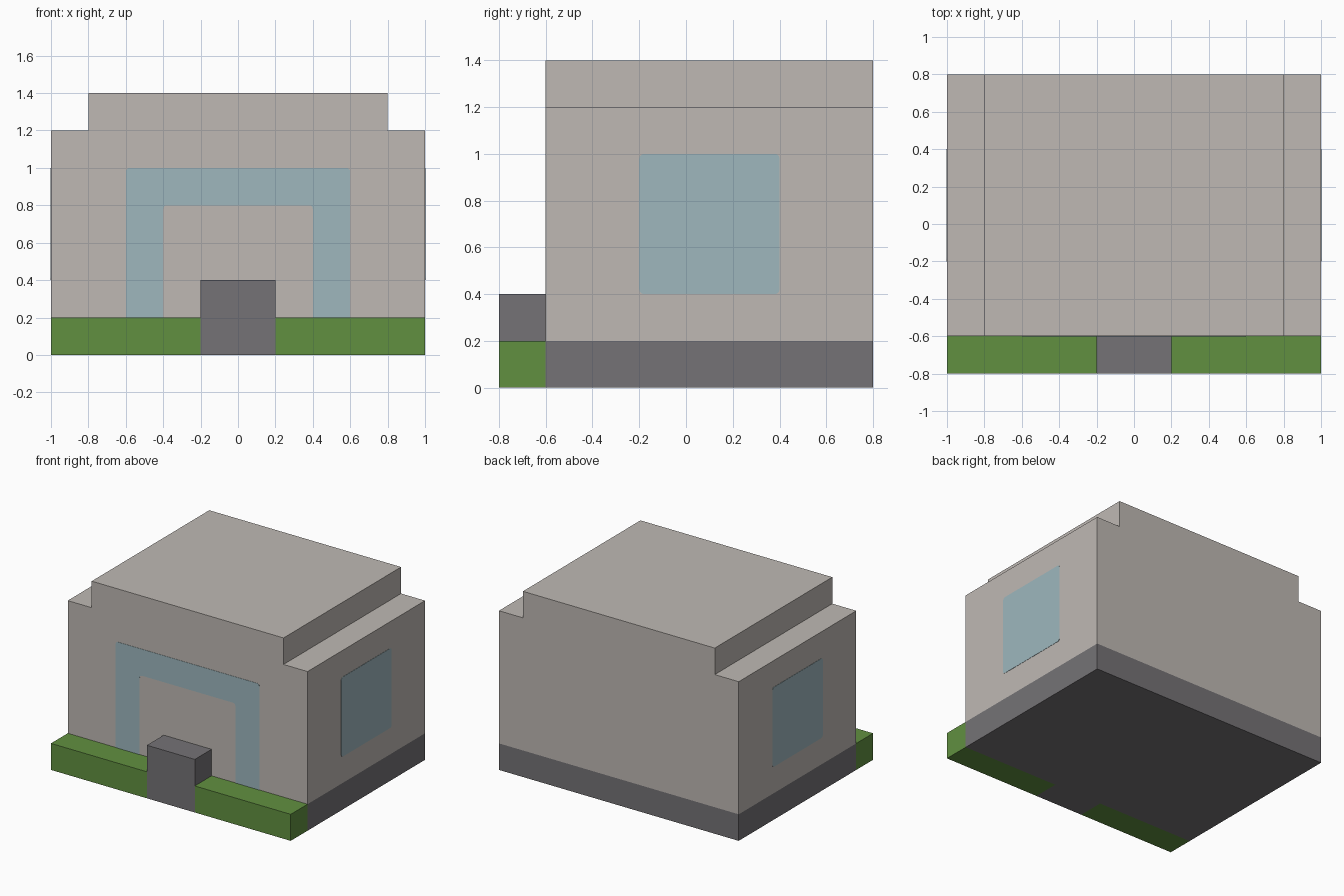
import bpy, bmesh
from mathutils import Vector

cube = bpy.data.objects.get("Cube")
if cube:
    bpy.data.objects.remove(cube, do_unlink=True)


def material(name, color):
    mat = bpy.data.materials.new(name)
    mat.use_nodes = True
    mat.diffuse_color = (*color, 1)
    bsdf = mat.node_tree.nodes["Principled BSDF"]
    bsdf.inputs["Base Color"].default_value = (*color, 1)
    bsdf.inputs["Roughness"].default_value = 0.9
    return mat


plaster = material("warm plaster", (0.52, 0.485, 0.455))
stone = material("dark stone", (0.178, 0.171, 0.181))
grass = material("grass green", (0.12, 0.28, 0.051))
glass = material("pale blue glass", (0.342, 0.474, 0.515))


def prism(name, points, depth, mat, round_corners=None):
    """Extrude a flat outline along depth; round the corners that pass the test."""
    bm = bmesh.new()
    face = bm.faces.new([bm.verts.new(p) for p in points])
    if round_corners:
        corners = [v for v in face.verts if round_corners(v.co)]
        bmesh.ops.bevel(bm, geom=corners, offset=0.02, segments=3,
                        profile=0.5, affect='VERTICES')
    extruded = bmesh.ops.extrude_face_region(bm, geom=bm.faces[:])
    moved = [g for g in extruded["geom"] if isinstance(g, bmesh.types.BMVert)]
    bmesh.ops.translate(bm, verts=moved, vec=Vector(depth))
    bmesh.ops.recalc_face_normals(bm, faces=bm.faces[:])
    mesh = bpy.data.meshes.new(name)
    bm.to_mesh(mesh)
    bm.free()
    mesh.materials.append(mat)
    obj = bpy.data.objects.new(name, mesh)
    bpy.context.collection.objects.link(obj)
    return obj


def box(name, x, y, z, mat):
    base = [(x[0], y[0], z[0]), (x[1], y[0], z[0]), (x[1], y[1], z[0]), (x[0], y[1], z[0])]
    return prism(name, base, (0, 0, z[1] - z[0]), mat)


def mirrored(half):
    """Close a half outline of (x, z) points across x = 0."""
    return half + [(-x, z) for x, z in reversed(half)]


FRONT, BACK, GROUND, FLOOR = -0.6, 0.8, 0.0, 0.2
PLATE = 0.002

# Foundation and stepped walls with the raised roof
box("foundation", (-1, 1), (FRONT, BACK), (GROUND, FLOOR), stone)
wall_outline = mirrored([(1, FLOOR), (1, 1.2), (0.8, 1.2), (0.8, 1.4)])
prism("walls_and_roof", [(x, FRONT, z) for x, z in wall_outline],
      (0, BACK - FRONT, 0), plaster)

# Entrance block and the grass strips beside it
box("entrance", (-0.2, 0.2), (-0.8, FRONT), (GROUND, 0.4), stone)
for side, span in (("left", (0.2, 1)), ("right", (-1, -0.2))):
    box(side + "_grass", span, (-0.8, FRONT), (GROUND, FLOOR), grass)

# Arched front window band
arch = mirrored([(0.4, 0.8), (0.4, FLOOR), (0.6, FLOOR), (0.6, 1)])
prism("front_window", [(x, FRONT, z) for x, z in arch], (0, -PLATE, 0), glass,
      lambda co: co.z > 0.5)

# Side windows
for side, s in (("left", 1), ("right", -1)):
    pane = [(s, -0.2, 0.4), (s, 0.4, 0.4), (s, 0.4, 1), (s, -0.2, 1)]
    prism(side + "_window", pane, (s * PLATE, 0, 0), glass, lambda co: True)
